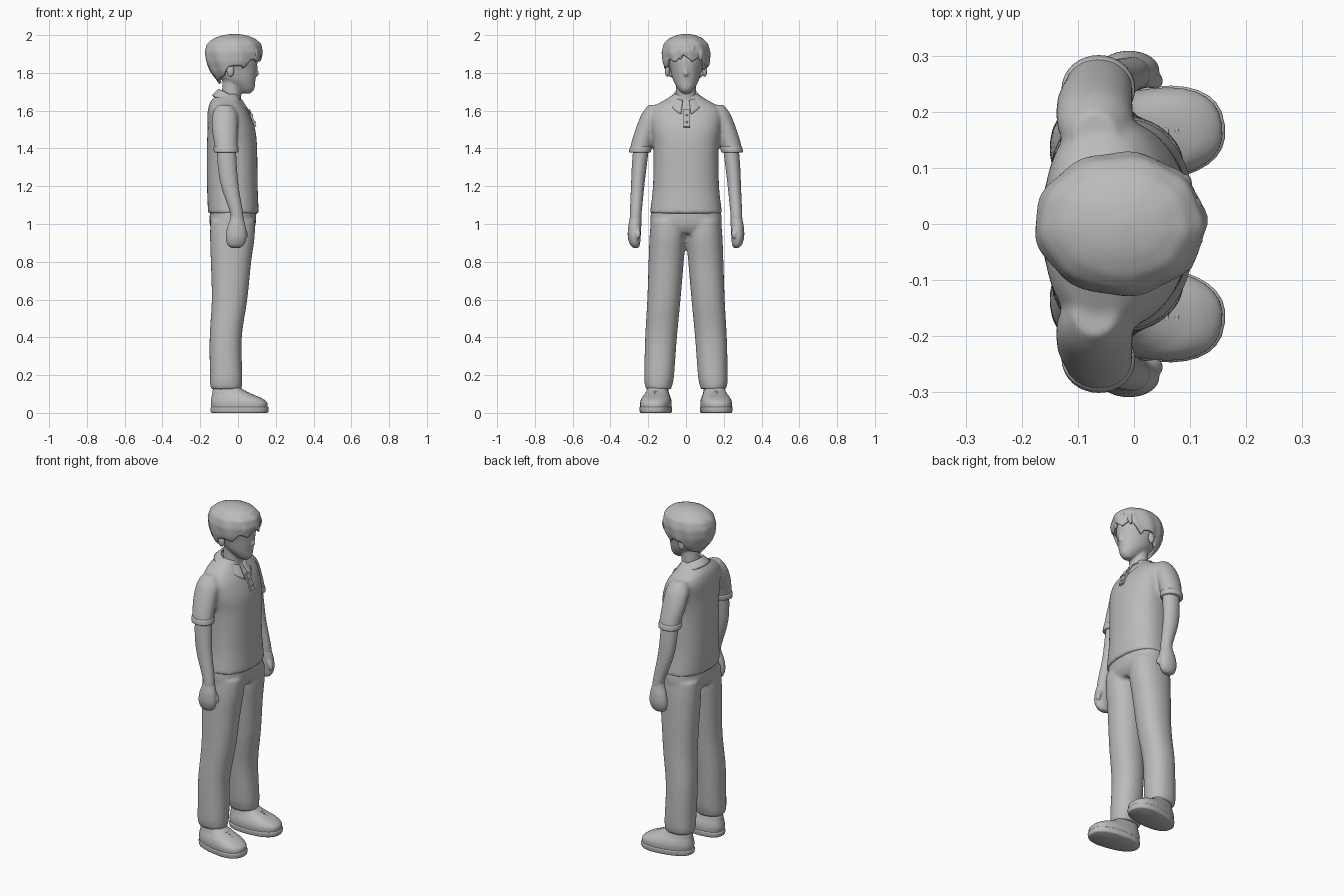
import bpy, bmesh, math
from mathutils import Vector, Matrix

cube = bpy.data.objects.get("Cube")
if cube:
    bpy.data.objects.remove(cube)

GREY = (0.5, 0.5, 0.5, 1)
grey = bpy.data.materials.new("plain grey")
grey.use_nodes = True
grey.diffuse_color = GREY
grey.node_tree.nodes["Principled BSDF"].inputs["Base Color"].default_value = GREY


def finish(name, bm, blend=0, thickness=0):
    """Turn a bmesh into a smooth object, optionally fused or thickened."""
    bmesh.ops.recalc_face_normals(bm, faces=bm.faces)
    for face in bm.faces:
        face.smooth = True
    mesh = bpy.data.meshes.new(name)
    bm.to_mesh(mesh)
    bm.free()
    mesh.set_sharp_from_angle(angle=math.radians(50))
    mesh.materials.append(grey)
    obj = bpy.data.objects.new(name, mesh)
    bpy.context.collection.objects.link(obj)
    if blend:
        fuse = obj.modifiers.new("fuse", "REMESH")
        fuse.mode = "VOXEL"
        fuse.voxel_size = blend
        fuse.use_smooth_shade = True
        relax = obj.modifiers.new("relax", "SMOOTH")
        relax.factor = 0.5
        relax.iterations = 5
    if thickness:
        shell = obj.modifiers.new("shell", "SOLIDIFY")
        shell.thickness = thickness
        shell.offset = 0
    return obj


def spline(keys, t):
    """Smooth interpolation of key tuples, t from zero to one."""
    pos = t * (len(keys) - 1)
    i = min(int(pos), len(keys) - 2)
    f = pos - i
    a, b, c, d = (keys[min(max(i + k, 0), len(keys) - 1)] for k in (-1, 0, 1, 2))
    return [q + f * (r - p + f * (2 * p - 5 * q + 4 * r - s + f * (3 * (q - r) + s - p))) / 2
            for p, q, r, s in zip(a, b, c, d)]


def at_height(keys, z):
    """Linear lookup in keys sorted by their first value."""
    for low, high in zip(keys, keys[1:]):
        if z <= high[0]:
            f = max(0, (z - low[0]) / (high[0] - low[0]))
            return [p + f * (q - p) for p, q in zip(low, high)]
    return keys[-1]


def loft(bm, keys, side=1, power=2, steps=6, count=32, taper=0):
    """Stack horizontal rounded rings given as (z, x, y, rx, ry)."""
    rings = []
    total = steps * (len(keys) - 1)
    for k in range(total + 1):
        z, x, y, rx, ry = spline(keys, k / total)
        ring = []
        for j in range(count):
            a = math.tau * j / count
            c, s = math.cos(a), math.sin(a)
            u = math.copysign(abs(c) ** (2 / power), c)
            v = math.copysign(abs(s) ** (2 / power), s) * (1 + taper * u)
            ring.append(bm.verts.new((x + rx * u, side * (y + ry * v), z)))
        rings.append(ring)
    for low, high in zip(rings, rings[1:]):
        for j in range(count):
            n = (j + 1) % count
            bm.faces.new((low[j], low[n], high[n], high[j]))
    bm.faces.new(rings[0])
    bm.faces.new(rings[-1])
    return [v for ring in rings for v in ring]


def ball(bm, centre, size):
    place = Matrix.Translation(centre) @ Matrix.Diagonal((*size, 1))
    bmesh.ops.create_uvsphere(bm, u_segments=20, v_segments=12, radius=1, matrix=place)


def sheet(bm, rows):
    """Skin a grid of points with quads."""
    grid = [[bm.verts.new(p) for p in row] for row in rows]
    for r, s in zip(grid, grid[1:]):
        for j in range(len(r) - 1):
            bm.faces.new((r[j], r[j + 1], s[j + 1], s[j]))
    bmesh.ops.remove_doubles(bm, verts=bm.verts, dist=0.0004)


def cord(name, points, radius):
    curve = bpy.data.curves.new(name, "CURVE")
    curve.dimensions = "3D"
    curve.bevel_depth = radius
    curve.bevel_resolution = 2
    curve.use_fill_caps = True
    line = curve.splines.new("POLY")
    line.points.add(len(points) - 1)
    for slot, p in zip(line.points, points):
        slot.co = (*p, 1)
    curve.materials.append(grey)
    bpy.context.collection.objects.link(bpy.data.objects.new(name, curve))


# Shirt: body and sleeves fused into one cloth form
TORSO = [(1.055, -.025, 0, .133, .187), (1.07, -.025, 0, .134, .189), (1.2, -.03, 0, .134, .175),
         (1.4, -.032, 0, .133, .172), (1.5, -.035, 0, .126, .185), (1.58, -.05, 0, .112, .19),
         (1.625, -.06, 0, .094, .165), (1.655, -.062, 0, .078, .115), (1.69, -.05, 0, .055, .06)]
SLEEVE = [(1.385, -.063, .242, .062, .054), (1.42, -.064, .237, .062, .055), (1.5, -.07, .212, .068, .056),
          (1.58, -.07, .178, .066, .058), (1.63, -.07, .155, .04, .045)]
bm = bmesh.new()
loft(bm, TORSO, power=2.3, count=48)
for side in (1, -1):
    loft(bm, SLEEVE, side)
finish("shirt", bm, blend=0.009)

# Trousers: hips and two legs
HIPS = [(.95, -.03, 0, .1, .15), (1, -.028, 0, .122, .188), (1.09, -.025, 0, .122, .182)]
LEG = [(.125, -.062, .145, .08, .067), (.15, -.063, .145, .085, .073), (.2, -.063, .142, .086, .079),
       (.4, -.065, .132, .085, .084), (.6, -.045, .117, .094, .088), (.8, -.037, .105, .107, .093),
       (.93, -.03, .097, .118, .096), (1.02, -.028, .095, .118, .09)]
bm = bmesh.new()
loft(bm, HIPS, power=2.3)
for side in (1, -1):
    loft(bm, LEG, side, power=2.2)
finish("trousers", bm, blend=0.009)

# Head with neck and nose
SKULL = [(1.692, .045, 0, .022, .02), (1.715, .032, 0, .055, .042), (1.76, .004, 0, .088, .068),
         (1.82, -.015, 0, .115, .084), (1.88, -.025, 0, .126, .1), (1.94, -.03, 0, .11, .09),
         (1.965, -.03, 0, .07, .06)]
NECK = [(1.6, -.045, 0, .06, .062), (1.68, -.035, 0, .052, .054), (1.8, -.03, 0, .05, .054)]
bm = bmesh.new()
loft(bm, SKULL)
loft(bm, NECK)
ball(bm, (.094, 0, 1.797), (.018, .013, .016))
ball(bm, (.093, 0, 1.82), (.012, .01, .03))
finish("head", bm, blend=0.006)

# Hair: a cap whose lower edge drops at the nape and zigzags into a fringe
HAIR = [(1.735, -.04, .045, .05), (1.77, -.033, .078, .08), (1.81, -.03, .112, .104), (1.86, -.025, .138, .118),
        (1.91, -.024, .146, .121), (1.95, -.022, .136, .111), (1.975, -.02, .108, .088),
        (1.99, -.02, .07, .057), (1.997, -.02, .035, .03), (2, -.02, 0, 0)]
EDGE = [(0, 1.885), (.7, 1.875), (1.05, 1.835), (1.4, 1.84), (1.75, 1.835), (2, 1.785), (math.pi, 1.745)]


def hair_row(level):
    row = []
    for j in range(121):
        a = -math.pi + math.tau * j / 120
        edge = at_height(EDGE, abs(a))[1]
        if abs(a) < 1.2:
            edge += 0.035 * (abs((a * 2.6 + 0.3) % 2 - 1) - 0.6)
        z = edge + (2 - edge) * (1 - (1 - level) ** 1.6)
        _, x, rx, ry = at_height(HAIR, z)
        wave = 1 + 0.025 * (1 - level) * math.sin(9 * a + 5 * level)
        row.append((x + rx * wave * math.cos(a), ry * wave * math.sin(a), z))
    return row


bm = bmesh.new()
sheet(bm, [hair_row(k / 24) for k in range(25)])
finish("hair", bm, thickness=0.014)

# Swept lock across the crown and the fringe strands
bm = bmesh.new()
for y, drop, lean in ((-.06, 1.865, -.012), (-.02, 1.872, -.01), (.025, 1.88, .012), (.065, 1.862, .014)):
    front = .112 - 5 * y * y
    loft(bm, [(drop, front - .004, y + lean, .004, .004), (drop + .03, front, y + lean / 2, .012, .017),
              (drop + .06, front - .004, y, .013, .022), (drop + .09, front - .022, y, .006, .01)], count=14)
finish("fringe", bm)

# Open collar: fold line at the neck, outer edge falling to two points
bm = bmesh.new()
rows = []
for k in range(5):
    f = k / 4
    row = []
    for j in range(49):
        a = 0.28 + (math.tau - 0.56) * j / 48
        ahead = (1 + math.cos(a)) / 2
        r = .06 + f * .034
        tip = f * .03 * max(0, math.cos(a)) ** 4
        z = 1.712 - .06 * ahead - f * (.034 + .012 * ahead) - tip
        row.append((-.04 + (r + f * .014 * ahead) * math.cos(a), r * math.sin(a), z))
    rows.append(row)
sheet(bm, rows)
finish("collar", bm, thickness=0.012)

# Placket plate with buttons down the upper chest
bm = bmesh.new()
slope = Matrix.Translation((.074, .004, 1.56)) @ Matrix.Rotation(-0.36, 4, "Y")
bmesh.ops.create_cube(bm, size=1, matrix=slope @ Matrix.Diagonal((.014, .032, .1, 1)))
for dz in (-.025, .015):
    ball(bm, slope @ Vector((.007, 0, dz)), (.004, .006, .006))
finish("placket", bm)

# Parts that come in pairs
BAND = [(1.378, -.063, .243, .06, .053), (1.384, -.063, .243, .065, .058),
        (1.406, -.064, .239, .065, .058), (1.412, -.064, .238, .06, .053)]
ARM = [(1.01, -.005, .268, .034, .03), (1.06, -.008, .266, .034, .031), (1.2, -.043, .256, .046, .035),
       (1.3, -.056, .248, .05, .039), (1.42, -.062, .236, .05, .042)]
HAND = [(.873, -.012, .266, .022, .013), (.89, -.012, .27, .045, .026), (.93, -.01, .274, .055, .034),
        (.98, -.008, .272, .05, .035), (1.02, -.006, .268, .038, .032), (1.05, -.008, .266, .03, .028)]
SOLE = [(0, .008, 0, .146, .076), (.006, .008, 0, .153, .081), (.026, .008, 0, .155, .083), (.032, .008, 0, .15, .08)]
SHOE = [(.028, .008, 0, .15, .079), (.055, .005, 0, .15, .08), (.078, -.008, 0, .134, .074),
        (.098, -.03, 0, .108, .064), (.118, -.05, 0, .085, .056), (.145, -.065, 0, .062, .05)]

for side, word in ((1, "left"), (-1, "right")):
    for name, keys in (("sleeve_band", BAND), ("arm", ARM)):
        bm = bmesh.new()
        loft(bm, keys, side)
        finish(f"{word}_{name}", bm)

    # Mitten hand with a thumb at the front
    bm = bmesh.new()
    loft(bm, HAND, side)
    loft(bm, [(.925, .04, .255, .008, .01), (.95, .038, .255, .013, .015), (1, .015, .262, .014, .015)], side)
    finish(f"{word}_hand", bm, blend=0.005)

    ear = bmesh.new()
    ball(ear, (-.04, side * .099, 1.812), (.02, .013, .033))
    finish(f"{word}_ear", ear)

    # Shoes toed slightly outwards
    turn = Matrix.Translation((0, side * .156, 0)) @ Matrix.Rotation(side * 0.13, 4, "Z")
    for name, keys in (("sole", SOLE), ("shoe", SHOE)):
        bm = bmesh.new()
        loft(bm, keys, power=2.4, taper=0.1)
        bm.transform(turn)
        finish(f"{word}_{name}", bm)
    for k in range(4):
        x, z = .04 + .018 * k, .112 - .009 * k
        for way in (1, -1):
            path = [(x - way * .009, -.036, z - .012), (x, 0, z + .003), (x + way * .009, .036, z - .012)]
            cord(f"{word}_lace", [turn @ Vector(p) for p in path], 0.004)
